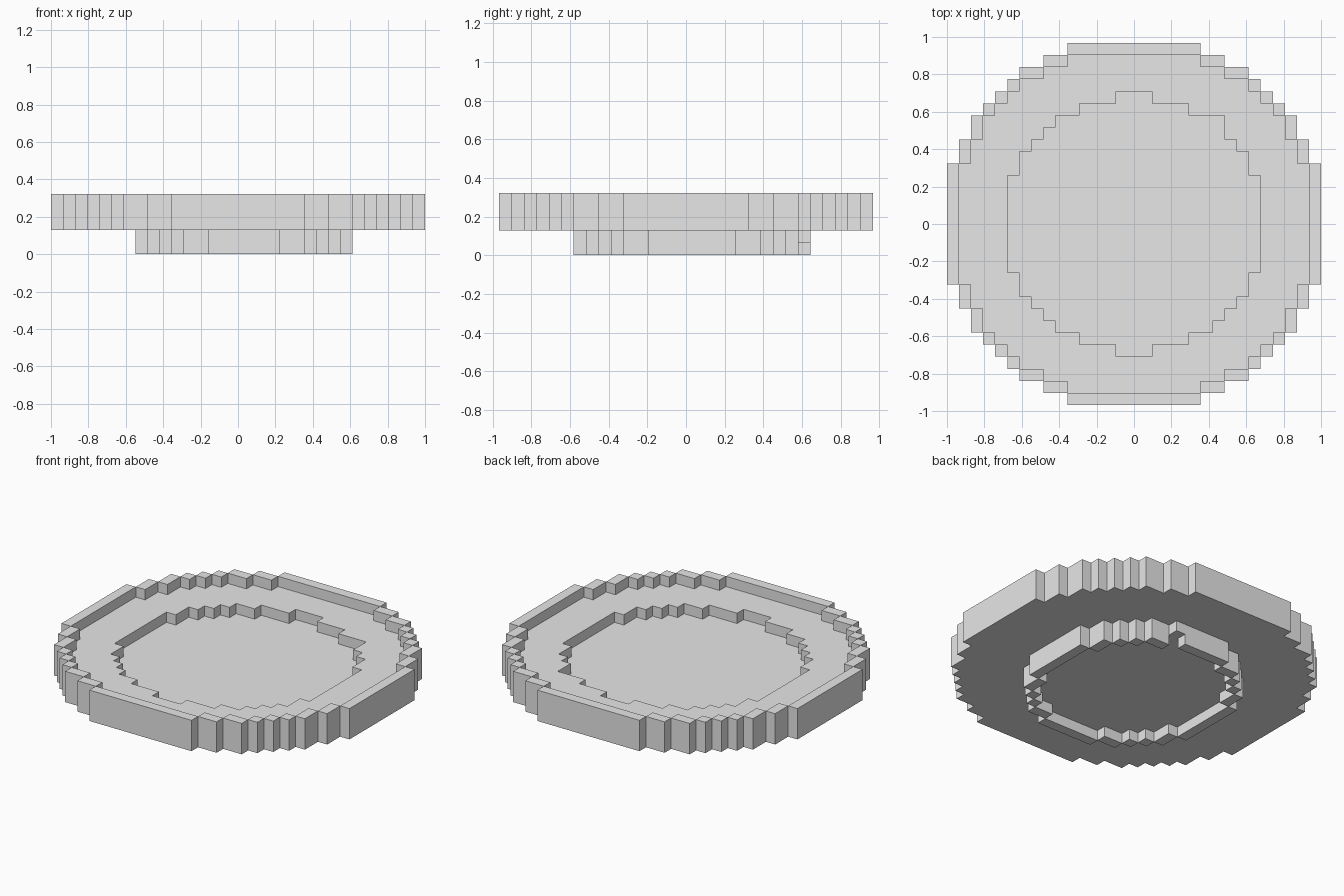
import bpy, bmesh, math

cube = bpy.data.objects.get("Cube")
if cube:
    bpy.data.objects.remove(cube, do_unlink=True)

U = 2 / 31  # block size

grey = bpy.data.materials.new("light_grey")
grey.use_nodes = True
colour = (0.8, 0.8, 0.8, 1)
grey.diffuse_color = colour
grey.node_tree.nodes["Principled BSDF"].inputs["Base Color"].default_value = colour


def disc(half_widths, cx=0.0, cy=0.0):
    """Stepped disc of blocks; half widths are listed from the middle row outwards."""
    cells = set()
    for j in range(-16, 17):
        k = math.floor(abs(j + 0.5 - cy))
        if k < len(half_widths):
            cells |= {(i, j) for i in range(-16, 17) if abs(i - cx) < half_widths[k]}
    return cells


def shrink(cells):
    """Disc made one block smaller all round."""
    return {(i, j) for i, j in cells
            if {(i + 1, j), (i - 1, j), (i, j + 1), (i, j - 1)} <= cells}


# Outlines
outer = disc([15.5] * 5 + [14.5] * 2 + [13.5] * 2 + [12.5, 11.5, 10.5, 9.5, 7.5, 5.5])
well = disc([10.5] * 4 + [9.5] * 2 + [8.5, 7.5, 6.5, 4.5, 1.5]) | {(7, 8)}
base = disc([9] * 4 + [8] * 2 + [7, 6, 5, 3], 0.5, 0.5)

# Block layers of each part, from the ground up
parts = {
    "foot": {0: base - shrink(base) - {(3, 9)}, 1: base},
    "plate": {2: outer, 3: outer - well, 4: outer - shrink(outer)},
}
solid = {(i, j, k) for layers in parts.values()
         for k, cells in layers.items() for i, j in cells}


def build(name, layers):
    """Make the exposed faces of the layers and merge the flat ones."""
    bm = bmesh.new()
    verts = {}

    def vert(p):
        if p not in verts:
            verts[p] = bm.verts.new(((p[0] - 0.5) * U, p[1] * U, p[2] * U))
        return verts[p]

    for k, cells in layers.items():
        for i, j in cells:
            for axis in range(3):
                for side in (0, 1):
                    near = [i, j, k]
                    near[axis] += 2 * side - 1
                    if tuple(near) in solid:
                        continue
                    loop = []
                    for a, b in ((0, 0), (1, 0), (1, 1), (0, 1)):
                        p = [i, j, k]
                        p[axis] += side
                        p[(axis + 1) % 3] += a
                        p[(axis + 2) % 3] += b
                        loop.append(vert(tuple(p)))
                    bm.faces.new(loop if side else loop[::-1])
    bmesh.ops.dissolve_limit(bm, angle_limit=0.02, verts=bm.verts[:], edges=bm.edges[:])
    mesh = bpy.data.meshes.new(name)
    bm.to_mesh(mesh)
    bm.free()
    mesh.materials.append(grey)
    obj = bpy.data.objects.new(name, mesh)
    bpy.context.collection.objects.link(obj)


for part_name, part_layers in parts.items():
    build(part_name, part_layers)
